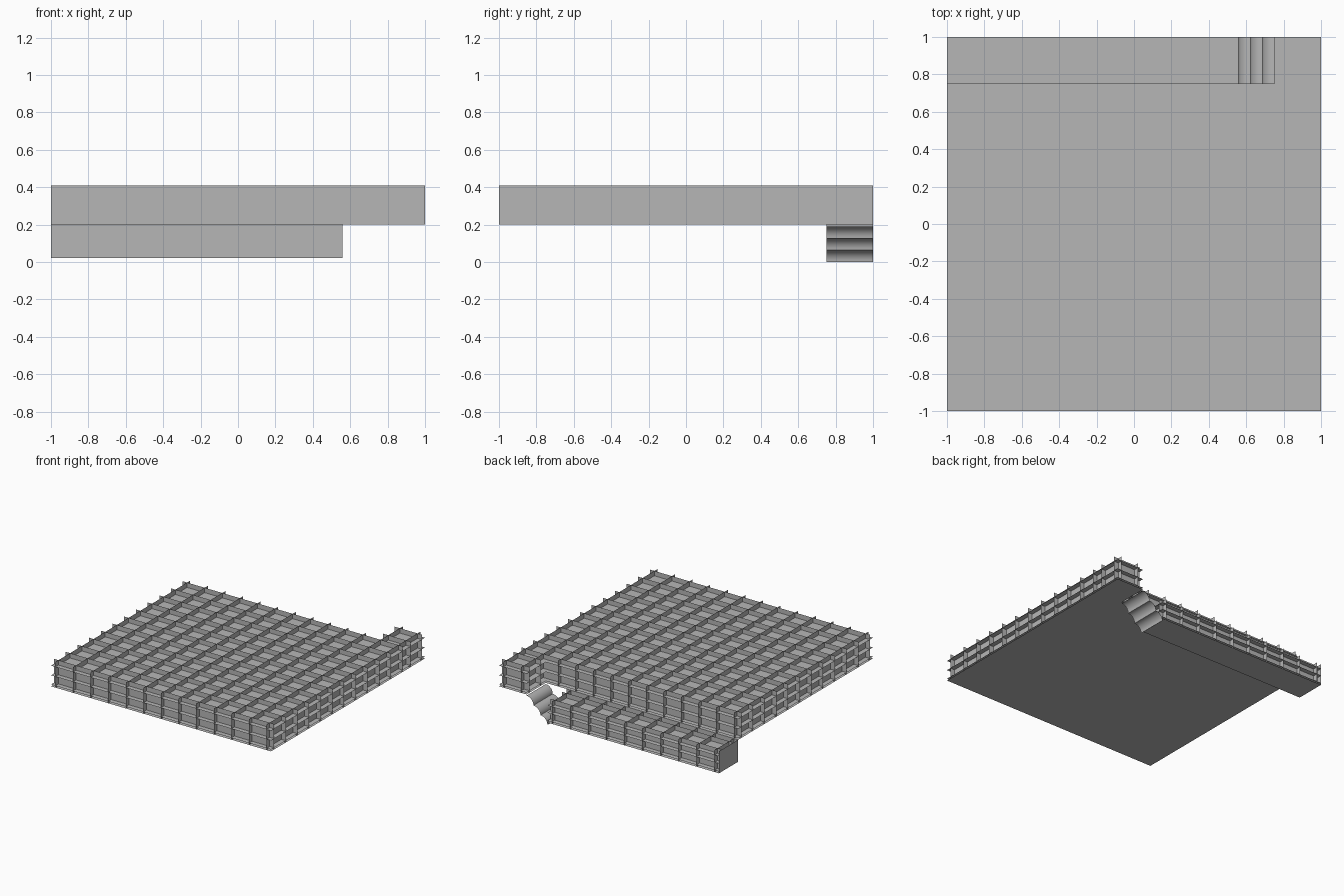
import bpy, bmesh, math

cube = bpy.data.objects.get("Cube")
if cube:
    bpy.data.objects.remove(cube, do_unlink=True)

grey = bpy.data.materials.new("plain_grey")
colour = (0.47, 0.47, 0.47, 1)
grey.diffuse_color = colour
grey.use_nodes = True
grey.node_tree.nodes["Principled BSDF"].inputs["Base Color"].default_value = colour


def finish(name, bm):
    mesh = bpy.data.meshes.new(name)
    bm.to_mesh(mesh)
    bm.free()
    mesh.materials.append(grey)
    obj = bpy.data.objects.new(name, mesh)
    bpy.context.collection.objects.link(obj)
    return obj


def spread(a, b, n):
    return [a + (b - a) * i / n for i in range(n + 1)]


def sheet(bm, axis, pos, outline, outward):
    """One thin sheet across an axis; outline holds the two other coordinates."""
    verts = []
    for p in outline:
        co = list(p)
        co.insert(axis, pos)
        verts.append(bm.verts.new(co))
    face = bm.faces.new(verts)
    face.normal_update()
    if face.normal[axis] * outward < 0:
        face.normal_flip()


def rect(a0, a1, b0, b1):
    return [(a0, b0), (a1, b0), (a1, b1), (a0, b1)]


BASE, TOP = 0.2, 0.41
NOTCH_X, NOTCH_Y = 0.75, 0.75
INSET = 0.04
RIM = 1 - INSET

# Upper slab: crossing sheets whose rims stand proud of each other
slab = bmesh.new()
for x in spread(-RIM, RIM, 12):
    depth = 1 if x > NOTCH_X else NOTCH_Y
    sheet(slab, 0, x, rect(-1, depth, BASE, TOP), x)
for y in spread(-RIM, NOTCH_Y - INSET, 11):
    sheet(slab, 1, y, rect(-1, 1, BASE, TOP), y)
for y in (0.81, RIM):
    sheet(slab, 1, y, rect(NOTCH_X, 1, BASE, TOP), y)
footprint = [(-1, -1), (1, -1), (1, 1), (NOTCH_X, 1),
             (NOTCH_X, NOTCH_Y), (-1, NOTCH_Y)]
for z in (BASE, 0.215, 0.29, TOP - INSET):
    sheet(slab, 2, z, footprint, z - 0.25)
finish("upper_slab", slab)

# Lower bar under the notch: closed below, in front and at its outer end
BAR_END, BAR_LOW = 0.56, 0.02
bar = bmesh.new()
for x in [-1] + spread(-RIM, BAR_END - INSET, 9):
    sheet(bar, 0, x, rect(NOTCH_Y, 1, BAR_LOW, BASE), x + 0.5)
for y in (NOTCH_Y, 0.81, RIM):
    sheet(bar, 1, y, rect(-1, BAR_END, BAR_LOW, BASE), y - 0.8)
for z in (BAR_LOW, 0.035, 0.1, BASE - INSET):
    sheet(bar, 2, z, rect(-1, BAR_END, NOTCH_Y, 1), z - 0.08)
finish("lower_bar", bar)

# Curved steps: three coved quarter rounds climbing to the slab
STEP = 0.0633
steps = bmesh.new()
for i in range(3):
    previous = None
    for j in range(9):
        a = math.radians(180 - j * 90 / 8)
        x = BAR_END + STEP * (i + 1 + math.cos(a))
        z = STEP * (i + math.sin(a))
        pair = [steps.verts.new((x, y, z)) for y in (NOTCH_Y, 1)]
        if previous:
            face = steps.faces.new([previous[0], pair[0], pair[1], previous[1]])
            face.smooth = True
        previous = pair
finish("curved_steps", steps)
